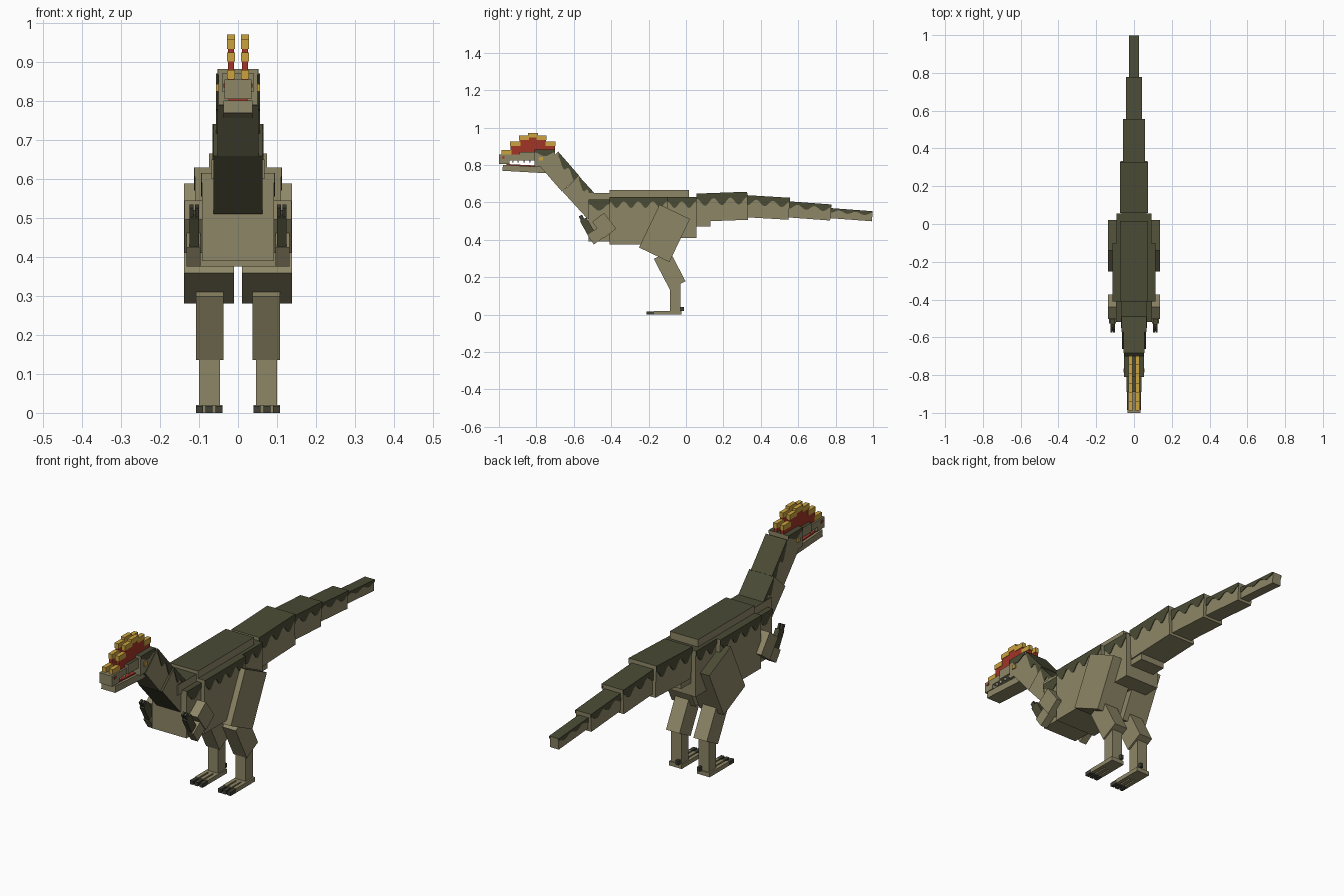
import bpy, bmesh, math
from mathutils import Vector

cube = bpy.data.objects.get("Cube")
if cube:
    bpy.data.objects.remove(cube, do_unlink=True)


def make_material(name, red, green, blue):
    colour = (red, green, blue, 1)
    material = bpy.data.materials.new(name)
    material.use_nodes = True
    material.diffuse_color = colour
    material.node_tree.nodes["Principled BSDF"].inputs["Base Color"].default_value = colour
    return material


TAN = make_material("tan hide", .27, .24, .135)
OLIVE = make_material("dark olive", .07, .07, .036)
THROAT = make_material("throat olive", .13, .125, .07)
RED = make_material("crest red", .36, .035, .02)
GOLD = make_material("crest gold", .6, .37, .05)
IVORY = make_material("tooth ivory", .75, .72, .6)
CLAW = make_material("claw dark", .05, .05, .035)


def prism(name, outline, left, right, skin, top, under):
    """Extrude a side outline across the body; colour its faces by direction."""
    bm = bmesh.new()
    face = bm.faces.new([bm.verts.new((left, y, z)) for y, z in outline])
    extruded = bmesh.ops.extrude_face_region(bm, geom=[face])["geom"]
    moved = [item for item in extruded if isinstance(item, bmesh.types.BMVert)]
    bmesh.ops.translate(bm, verts=moved, vec=(right - left, 0, 0))
    bmesh.ops.recalc_face_normals(bm, faces=bm.faces)
    bm.normal_update()
    for face in bm.faces:
        if face.normal.z > .5:
            face.material_index = 1
        elif face.normal.z < -.5:
            face.material_index = 2
    mesh = bpy.data.meshes.new(name)
    bm.to_mesh(mesh)
    bm.free()
    for material in (skin, top, under):
        mesh.materials.append(material)
    bpy.context.collection.objects.link(bpy.data.objects.new(name, mesh))


def mirrored(name, outline, inner, outer, skin, top, under):
    prism("left_" + name, outline, inner, outer, skin, top, under)
    prism("right_" + name, outline, -outer, -inner, skin, top, under)


def scallops(name, start, end, depth, half):
    """Thin wavy-edged plates hanging from the top edge of both flanks."""
    count = max(1, round((end - start).length / .08))
    steps = count * 8
    wave = []
    for i in range(steps + 1):
        drop = depth * (.7 - .3 * math.cos(math.tau * count * i / steps))
        wave.append(start.lerp(end, i / steps) - Vector((0, drop)))
    mirrored(name + "_marking", [start, *wave, end], half - .003, half + .003,
             OLIVE, OLIVE, OLIVE)


def beam(name, start, end, thick, half=None, sides=None,
         skin=TAN, top=None, under=None, marking=0):
    """Box along a line in side view: centred if half is given, else a mirrored pair."""
    start, end = Vector(start), Vector(end)
    along = (end - start).normalized()
    up = Vector((-along.y, along.x)) * thick / 2
    if up.y < 0:
        up = -up
    outline = [start - up, end - up, end + up, start + up]
    colours = (skin, top or skin, under or skin)
    if sides:
        mirrored(name, outline, *sides, *colours)
    else:
        prism(name, outline, -half, half, *colours)
    if marking:
        scallops(name, start + up, end + up, marking, half)


def block(name, y, z, **options):
    """Upright box given by its y and z ranges."""
    middle = sum(z) / 2
    beam(name, (y[0], middle), (y[1], middle), z[1] - z[0], **options)


# Torso
block("body", y=(-.41, -.1), z=(.375, .63), half=.11, top=OLIVE, marking=.06)
block("hips", y=(-.1, .055), z=(.41, .63), half=.09, top=OLIVE, marking=.06)
block("back_ridge", y=(-.41, .015), z=(.62, .665), half=.075, top=OLIVE)
block("chest", y=(-.52, -.41), z=(.39, .615), half=.092, top=OLIVE, marking=.06)
block("neck_base", y=(-.55, -.41), z=(.6, .65), half=.068, top=OLIVE)

# Tail: a chain of tapering boxes, each starting inside the one before
block("tail_root", y=(.05, .13), z=(.47, .63), half=.065, top=OLIVE)
height = .572
for i, rise in enumerate((.01, -.016, -.02, -.02)):
    tip = .33 + .222 * i
    thick = .15 - .032 * i
    beam(f"tail_{i + 1}", (tip - .27, height), (tip, height + rise), thick,
         half=.071 - .016 * i, top=OLIVE, marking=thick * .45)
    height += rise

# Neck
bend = (-.617, .7)
beam("lower_neck", (-.48, .55), bend, .12, half=.063,
     top=OLIVE, under=OLIVE, marking=.055)
beam("upper_neck", bend, (-.73, .83), .125, half=.053,
     top=OLIVE, under=THROAT, marking=.06)

# Head
block("skull", y=(-.81, -.7), z=(.79, .882), half=.05, top=OLIVE, marking=.035)
block("cheeks", y=(-.89, -.8), z=(.825, .87), half=.041, top=OLIVE)
block("snout", y=(-1, -.87), z=(.825, .855), half=.034)
block("snout_tip", y=(-1, -.945), z=(.805, .83), half=.034)
beam("lower_jaw", (-.98, .785), (-.75, .772), .032, half=.037)
beam("tongue", (-.96, .802), (-.8, .794), .006, half=.025, skin=RED)
block("eye", y=(-.785, -.765), z=(.825, .843), sides=(.048, .056), skin=GOLD)
block("nostril", y=(-.985, -.97), z=(.835, .845), sides=(.03, .037), skin=RED)
for i in range(4):
    y = -.93 + .03 * i
    block(f"tooth_{i + 1}", y=(y, y + .008), z=(.813, .826), sides=(.024, .031), skin=IVORY)

# Twin arched crests: red steps with gold rims
for i in range(6):
    y = -.96 + .047 * i
    arch = .88 + .09 * math.sin(math.pi * i / 6)
    rim = arch - .024
    block(f"crest_{i + 1}", y=(y - .024, y + .024), z=(.85, rim),
          sides=(.01, .026), skin=RED)
    block(f"crest_rim_{i + 1}", y=(y - .027, y + .027), z=(rim, arch),
          sides=(.008, .028), skin=GOLD)

# Arms
beam("upper_arm", (-.47, .52), (-.405, .435), .08, sides=(.088, .137))
beam("forearm", (-.51, .4), (-.41, .47), .06, sides=(.096, .132))
beam("hand", (-.55, .51), (-.505, .43), .04, sides=(.1, .124), skin=OLIVE)
for i in range(2):
    x = .1 + .014 * i
    beam(f"finger_{i + 1}", (-.565, .53), (-.54, .48), .02, sides=(x, x + .01), skin=CLAW)

# Legs
beam("thigh", (-.06, .55), (-.17, .32), .18, sides=(.01, .138), top=OLIVE)
beam("shin", (-.13, .32), (-.045, .157), .095, sides=(.037, .108))
block("ankle", y=(-.085, -.03), z=(.015, .17), sides=(.046, .1))
block("foot", y=(-.1, -.025), z=(0, .02), sides=(.04, .108))
for i in range(3):
    x = .04 + .025 * i
    block(f"toe_{i + 1}", y=(-.17, -.09), z=(0, .02), sides=(x, x + .018))
    block(f"claw_{i + 1}", y=(-.21, -.17), z=(0, .018), sides=(x, x + .018), skin=CLAW)
block("back_claw", y=(-.035, -.012), z=(.02, .04), sides=(.05, .064), skin=CLAW)
